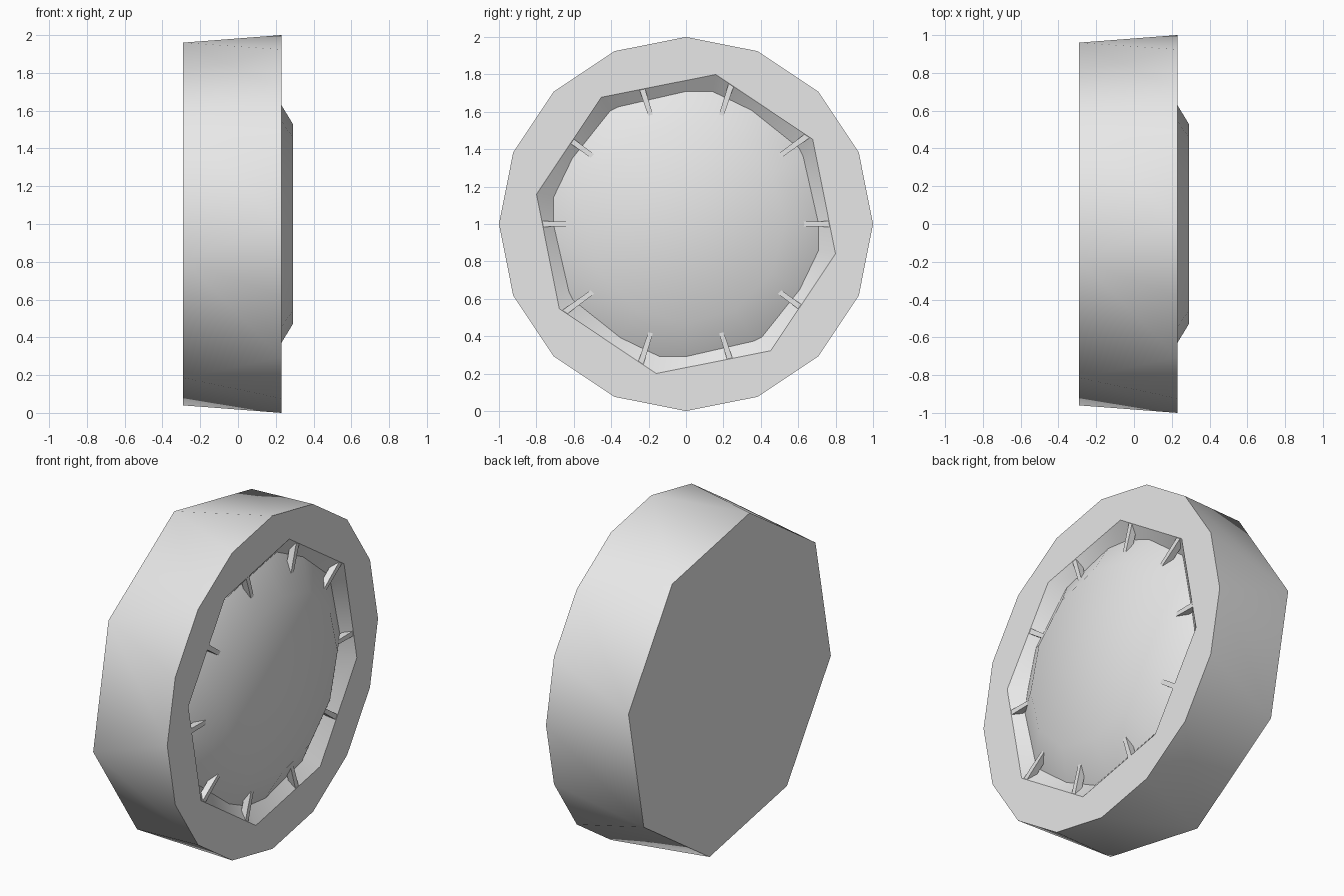
import bpy, bmesh
from math import cos, sin, pi, radians

if "Cube" in bpy.data.objects:
    bpy.data.objects.remove(bpy.data.objects["Cube"], do_unlink=True)

grey = bpy.data.materials.new("plain_grey")
grey.use_nodes = True
colour = (0.8, 0.8, 0.8, 1)
grey.diffuse_color = colour
grey.node_tree.nodes["Principled BSDF"].inputs["Base Color"].default_value = colour


def ring(bm, sides, radius, x, turn=0.0):
    """Polygon of vertices around the x axis, angle measured from up toward +y."""
    angles = [radians(turn) + 2 * pi * i / sides for i in range(sides)]
    return [bm.verts.new((x, radius * sin(a), 1 + radius * cos(a))) for a in angles]


def bridge(bm, a, b):
    n = len(a)
    for i in range(n):
        j = (i + 1) % n
        bm.faces.new((a[i], a[j], b[j], b[i]))


def finish(bm, name, angle):
    bmesh.ops.recalc_face_normals(bm, faces=bm.faces)
    mesh = bpy.data.meshes.new(name)
    bm.to_mesh(mesh)
    bm.free()
    mesh.materials.append(grey)
    obj = bpy.data.objects.new(name, mesh)
    bpy.context.collection.objects.link(obj)
    if angle:
        bpy.ops.object.select_all(action='DESELECT')
        obj.select_set(True)
        bpy.context.view_layer.objects.active = obj
        bpy.ops.object.shade_smooth_by_angle(angle=radians(angle))
    return obj


# Housing: sixteen-sided rim narrowing to an eight-sided back, with a tapered recess
bm = bmesh.new()
rim = ring(bm, 16, 1.0, 0.23)
back = ring(bm, 8, 0.979, -0.29, -11.25)
lip = ring(bm, 8, 0.815, 0.23, 11.25)
floor = ring(bm, 8, 0.62, 0.08, 11.25)
for i in range(8):
    j = (i + 1) % 8
    a, b, c = rim[2 * i - 1], rim[2 * i], rim[(2 * i + 1) % 16]
    bm.faces.new((a, b, back[i]))
    bm.faces.new((b, c, back[j], back[i]))
    # flat front face, fanned from rim to lip
    d = rim[(2 * i + 2) % 16]
    bm.faces.new((b, c, lip[i]))
    bm.faces.new((c, d, lip[j], lip[i]))
bridge(bm, lip, floor)
bm.faces.new(back)
bm.faces.new(floor)
finish(bm, "housing", 30)

# Domed stone: twelve-sided flat top with sloping sides sunk into the recess
bm = bmesh.new()
table = ring(bm, 12, 0.53, 0.29)
girdle = ring(bm, 12, 0.77, 0.145)
base = ring(bm, 12, 0.6, 0.06)
bridge(bm, table, girdle)
bridge(bm, girdle, base)
bm.faces.new(table)
bm.faces.new(base)
finish(bm, "stone", 45)

# Ten thin prongs spanning from the housing to the stone
for k in range(10):
    a = pi / 2 + k * pi / 5
    bm = bmesh.new()
    ends = []
    for r, half in ((0.56, 0.012), (0.82, 0.016)):
        ends.append([bm.verts.new((x, r * sin(a) + s * half * cos(a),
                                   1 + r * cos(a) - s * half * sin(a)))
                     for x, s in ((0.228, -1), (0.228, 1), (0.19, 1), (0.19, -1))])
    bridge(bm, *ends)
    for end in ends:
        bm.faces.new(end)
    finish(bm, f"prong_{k + 1}", 0)
